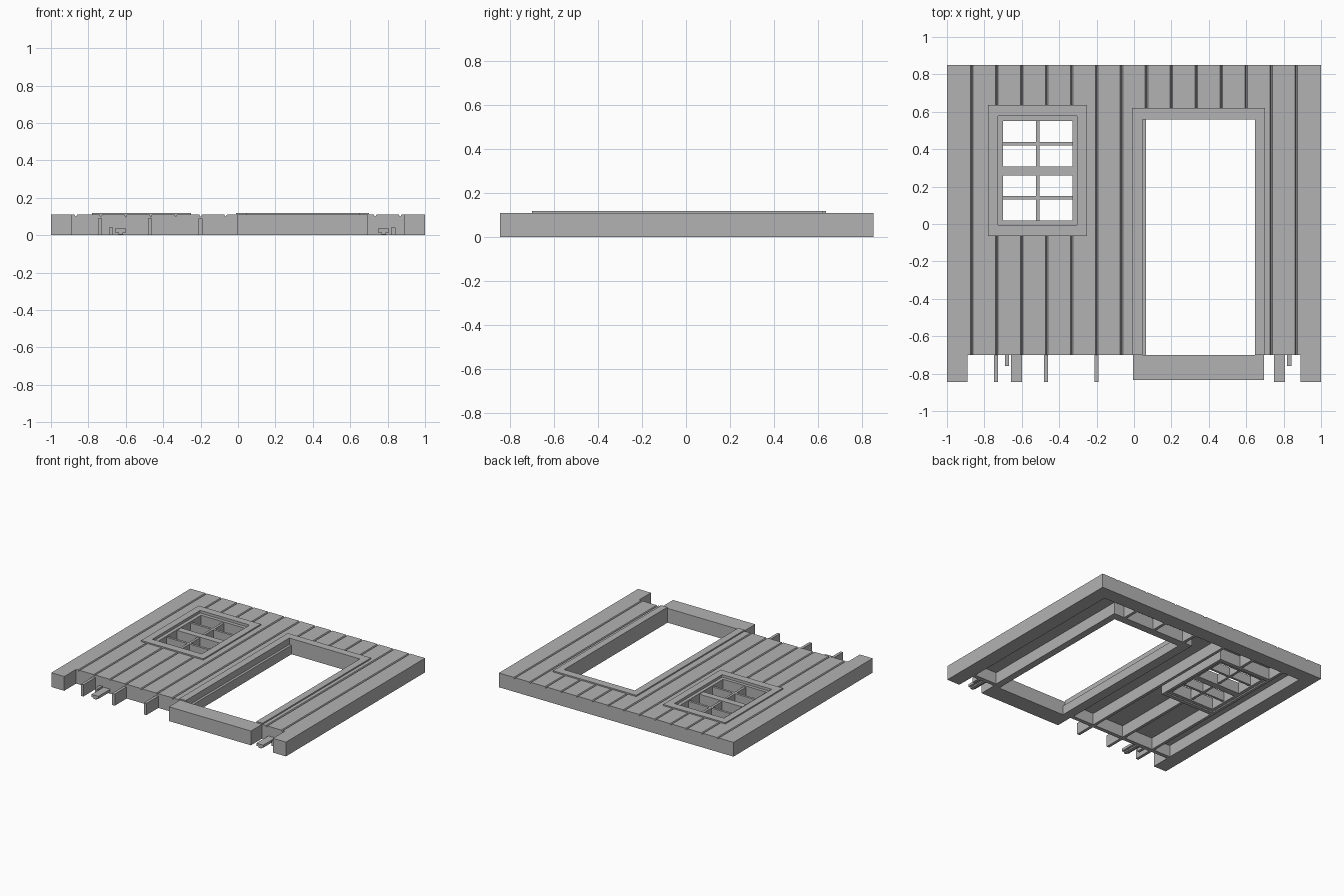
import bpy, bmesh

old = bpy.data.objects.get("Cube")
if old:
    bpy.data.objects.remove(old, do_unlink=True)

grey = bpy.data.materials.new("plain_grey")
grey.use_nodes = True
colour = (0.45, 0.45, 0.45, 1)
grey.diffuse_color = colour
grey.node_tree.nodes["Principled BSDF"].inputs["Base Color"].default_value = colour

TOP, UNDER, TRIM = 0.11, 0.09, 0.12
BACK, FOOT, FRONT = 0.85, -0.70, -0.845


def finish(name, bm):
    bmesh.ops.recalc_face_normals(bm, faces=bm.faces[:])
    mesh = bpy.data.meshes.new(name)
    bm.to_mesh(mesh)
    bm.free()
    mesh.materials.append(grey)
    ob = bpy.data.objects.new(name, mesh)
    bpy.context.scene.collection.objects.link(ob)
    return ob


def box(name, x0, x1, y0, y1, z0, z1):
    bm = bmesh.new()
    bmesh.ops.create_cube(bm, size=1)
    for v in bm.verts:
        v.co.x = x1 if v.co.x > 0 else x0
        v.co.y = y1 if v.co.y > 0 else y0
        v.co.z = z1 if v.co.z > 0 else z0
    return finish(name, bm)


def ring(name, outer, inner, z0, z1):
    """Rectangular frame built from four butted boards."""
    a, b, c, d = outer
    e, f, g, h = inner
    box(name + "_right", a, e, c, d, z0, z1)
    box(name + "_left", f, b, c, d, z0, z1)
    if g > c:
        box(name + "_lower", e, f, c, g, z0, z1)
    box(name + "_upper", e, f, h, d, z0, z1)


def extrude_profile(name, points, y0, y1):
    bm = bmesh.new()
    face = bm.faces.new([bm.verts.new((x, y0, z)) for x, z in points])
    result = bmesh.ops.extrude_face_region(bm, geom=[face])
    moved = [v for v in result["geom"] if isinstance(v, bmesh.types.BMVert)]
    bmesh.ops.translate(bm, verts=moved, vec=(0, y1 - y0, 0))
    return finish(name, bm)


# Plank sheet with V grooves
planks = 15
profile = [(-1, UNDER), (-1, TOP)]
for i in range(1, planks):
    x = -1 + 2 * i / planks
    profile += [(x - 0.007, TOP), (x, TOP - 0.012), (x + 0.007, TOP)]
profile += [(1, TOP), (1, UNDER)]
sheet = extrude_profile("plank_sheet", profile, FOOT, BACK)

# Openings cut through the sheet
cutters = [box("door_cutter", 0.045, 0.647, -0.8, 0.56, -0.1, 0.3),
           box("window_cutter", -0.727, -0.305, -0.005, 0.577, -0.1, 0.3)]
for cutter in cutters:
    mod = sheet.modifiers.new(cutter.name, "BOOLEAN")
    mod.operation = "DIFFERENCE"
    mod.solver = "EXACT"
    mod.object = cutter
    cutter.hide_render = True
    cutter.hide_viewport = True
    cutter.display_type = "WIRE"

# Outer framing with projecting feet
for side, x0, x1 in (("right", -1, -0.89), ("left", 0.89, 1)):
    box(side + "_post", x0, x1, FOOT, BACK, 0, UNDER)
    box(side + "_foot", x0, x1, FRONT, FOOT, 0, TOP)
box("top_plate", -0.89, 0.89, 0.74, BACK, 0, UNDER)
box("bottom_plate", -0.89, 0.0, FOOT, -0.67, 0, UNDER)
box("bottom_plate_short", 0.69, 0.89, FOOT, -0.67, 0, UNDER)

# Thin studs: full height, below the window, and above the openings
for i, x in enumerate((-0.737, -0.47, -0.2)):
    end = -0.04 if i == 1 else 0.74
    box(f"stud_{i}", x - 0.011, x + 0.011, FRONT, end, 0, UNDER)
for i, x in enumerate((-0.47, 0.065, 0.335, 0.6)):
    box(f"cripple_stud_{i}", x - 0.011, x + 0.011, 0.6, 0.74, 0, UNDER)

# Door framing, stop, raised trim and threshold
ring("door_frame", (-0.01, 0.70, FOOT, 0.62), (0.045, 0.647, FOOT, 0.56), 0, UNDER)
box("door_stop", 0.045, 0.064, FOOT, 0.56, 0, 0.07)
ring("door_trim", (-0.01, 0.70, FOOT, 0.62), (0.045, 0.647, FOOT, 0.56), TOP - 0.012, TRIM)
box("threshold", -0.005, 0.695, -0.835, FOOT, 0, TOP)

# Window framing, raised trim and sash
opening = (-0.727, -0.305, -0.005, 0.577)
ring("window_frame", (-0.748, -0.283, -0.035, 0.607), opening, 0, UNDER)
ring("window_trim", (-0.78, -0.25, -0.065, 0.635), opening, TOP - 0.012, TRIM)
ring("window_sash", opening, (-0.70, -0.33, 0.02, 0.55), 0.01, 0.10)
box("meeting_rail", -0.70, -0.33, 0.258, 0.308, 0.01, 0.095)
box("vertical_bar", -0.524, -0.505, 0.02, 0.55, 0.02, 0.09)
for name, y in (("lower_bar", 0.14), ("upper_bar", 0.43)):
    box(name, -0.70, -0.33, y - 0.009, y + 0.009, 0.02, 0.09)

# Latches at the foot, each a flat tongue with a small guide beside it
for side, x, guide in (("right", -0.628, -0.678), ("left", 0.778, 0.83)):
    box(side + "_latch", x - 0.029, x + 0.029, FRONT, FOOT, 0.015, 0.035)
    box(side + "_latch_rib", x - 0.012, x + 0.012, FRONT, FOOT, 0.005, 0.015)
    box(side + "_latch_guide", guide - 0.011, guide + 0.011, -0.76, FOOT, 0.0, 0.04)
